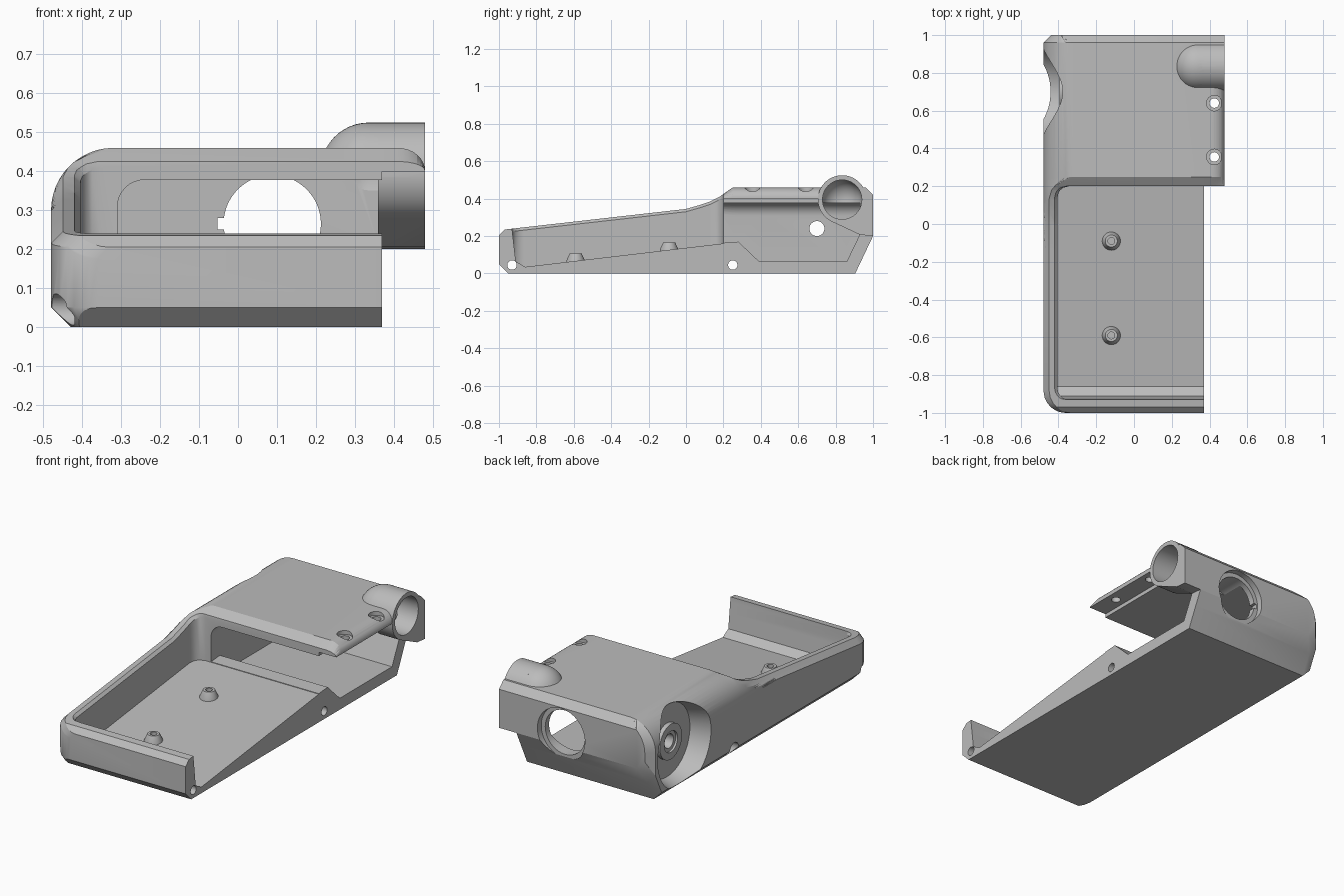
import bpy, bmesh
from math import sin, cos, pi, sqrt, radians

cube = bpy.data.objects.get("Cube")
if cube:
    bpy.data.objects.remove(cube, do_unlink=True)

grey = bpy.data.materials.new("plain grey")
grey.use_nodes = True
grey.diffuse_color = (0.5, 0.5, 0.5, 1)
grey.node_tree.nodes["Principled BSDF"].inputs["Base Color"].default_value = (0.5, 0.5, 0.5, 1)


def loft(name, rings):
    """Skin equal-sized rings of points and cap both ends."""
    bm = bmesh.new()
    rows = [[bm.verts.new(p) for p in ring] for ring in rings]
    n = len(rows[0])
    for a, b in zip(rows, rows[1:]):
        for i in range(n):
            j = (i + 1) % n
            bm.faces.new((a[i], a[j], b[j], b[i]))
    bm.faces.new(rows[0])
    bm.faces.new(rows[-1])
    bmesh.ops.recalc_face_normals(bm, faces=bm.faces)
    bmesh.ops.triangulate(bm, faces=[f for f in bm.faces if len(f.verts) == 4])
    me = bpy.data.meshes.new(name)
    bm.to_mesh(me)
    bm.free()
    me.materials.append(grey)
    ob = bpy.data.objects.new(name, me)
    bpy.context.collection.objects.link(ob)
    return ob


def lathe(name, axis, c, steps, n=48):
    """Turned solid: steps are (position along axis, radius)."""
    def point(p, r, t):
        u, v = c[0] + r * cos(t), c[1] + r * sin(t)
        return {"x": (p, u, v), "y": (u, p, v), "z": (u, v, p)}[axis]
    return loft(name, [[point(p, r, 2 * pi * i / n) for i in range(n)] for p, r in steps])


def box(name, x0, x1, y0, y1, z0, z1):
    return loft(name, [[(x0, y, z0), (x1, y, z0), (x1, y, z1), (x0, y, z1)] for y in (y0, y1)])


def combine(target, other, op):
    mod = target.modifiers.new("bool", "BOOLEAN")
    mod.operation, mod.solver, mod.object = op, "EXACT", other
    bpy.context.view_layer.objects.active = target
    bpy.ops.object.modifier_apply(modifier=mod.name)
    bpy.data.objects.remove(other, do_unlink=True)


def interp(table, y):
    if y <= table[0][0]:
        return table[0][1]
    for (a, u), (b, v) in zip(table, table[1:]):
        if y <= b:
            return u + (v - u) * (y - a) / (b - a)
    return table[-1][1]


def corner(r, d):
    """Inset of a rounded corner at distance d from its end."""
    return r - sqrt(max(0, r * r - (r - d) ** 2)) if d < r else 0


TOP = [(-1, .205), (-.97, .235), (0, .345), (.07, .365), (.13, .385), (.18, .41),
       (.2, .425), (.25, .46), (.96, .46), (1, .42)]
BOTTOM = [(-1, .05), (-.95, 0), (.905, 0), (1, .2)]
END = .37                      # open side of the tray


# Outer body, skinned from front to back
def body_ring(y):
    zt, zb = interp(TOP, y), interp(BOTTOM, y)
    left = -.48 + corner(.12, y + 1) + max(0, y - .96)
    cb = .05 if y > 0 else max(.002, .05 - zb)
    zs = min(.30, zt - .03)
    pts = [(END, zb), (left + cb, zb), (left, zb + cb)]
    for i in range(13):
        z = zs + (zt - zs) * sin(i / 12 * pi / 2)
        arc = left + .16 - sqrt(max(0, .16 ** 2 - max(0, z - .30) ** 2))
        pts.append((max(left, arc, left + .03 - (zt - z)), z))
    pts.append((END, zt))
    return [(x, y, z) for x, z in pts]


ys = [-1, -.998, -.992, -.983, -.97, -.95, -.92, -.88, -.5, -.14, 0, .07, .13, .18, .2, .25,
      .905, .96, 1]
body = loft("case_body", [body_ring(y) for y in ys])

# Domed start of the hinge barrel
HINGE = (.835, .395)


def dome(r, length, end):
    return [(.335 - length * cos(t * pi / 24), r * max(.02, sin(t * pi / 24)))
            for t in range(13)] + [(end, r)]


combine(body, lathe("barrel", "x", HINGE, dome(.13, .125, .365)), "UNION")

# Tray cavity with sloping floor and chamfered rim
FLOOR = [(-.93, .235), (-.91, .065), (-.86, .035), (.28, .17)]


def tray_ring(y):
    zb = interp(FLOOR, y)
    zt = max(interp(TOP, y), zb + .02)
    x = -.405 + corner(.06, y + .93) + corner(.06, .2 - y)
    pts = [(.6, zb), (x, zb), (x, zt - .015), (x - .017, zt + .002), (x - .017, .7), (.6, .7)]
    return [(u, y, v) for u, v in pts]


combine(body, loft("tray_cutter", [tray_ring(y) for y in (
    -.93, -.926, -.92, -.91, -.89, -.87, -.86, -.14, 0, .07, .13, .14, .165, .18, .192, .2)]),
    "DIFFERENCE")

# Rear compartment below the lid
REAR = [(.19, .163), (.28, .17), (.39, .065), (.86, .065), (.93, .21)]


def rear_ring(y, zb):
    arc = [(-.24 - .07 * cos(t * pi / 16), .308 + .07 * sin(t * pi / 16)) for t in range(9)]
    return [(x, y, z) for x, z in [(.6, zb), (-.31, zb)] + arc + [(.6, .378)]]


combine(body, loft("rear_cutter", [rear_ring(*p) for p in REAR]), "DIFFERENCE")


# Overhanging lid flange with rounded edge
def flange_ring(y):
    zt = interp(TOP, y)
    arc = [(.41 + .07 * cos(t * pi / 16), .402 + (zt - .402) * sin(t * pi / 16))
           for t in range(9)]
    return [(x, y, z) for x, z in [(.36, .40), (.48, .40)] + arc + [(.36, zt)]]


combine(body, loft("flange", [flange_ring(y) for y in (.2, .25, .96, 1)]), "UNION")

# Hinge block at the open side
outline = [(1, .2), (1, .42), (.96, .46)]
for i in range(33):
    a = radians(30 + i * 215 / 32)
    outline.append((HINGE[0] + .13 * cos(a), HINGE[1] + .13 * sin(a)))
outline.append((.93, .207))
combine(body, loft("hinge_block", [[(x, y, z) for y, z in outline] for x in (.36, .48)]), "UNION")
combine(body, lathe("bore", "x", HINGE, dome(.105, .1, .6)), "DIFFERENCE")

# Round dish in the left flank with a drilled hub
DISH = (.7, .24)
combine(body, lathe("dish", "x", DISH, [(-.6, .276), (-.37, .207)], 64), "DIFFERENCE")
combine(body, lathe("hub", "x", DISH, [(-.395, .1), (-.36, .1)]), "UNION")
combine(body, lathe("hub_hole", "x", DISH,
                    [(-.6, .06), (-.383, .06), (-.383, .04), (-.2, .04)]), "DIFFERENCE")

# Round opening in the back wall with a key notch
combine(body, lathe("port", "y", (.088, .265),
                    [(.8, .125), (.965, .125), (.965, .15), (1.1, .15)], 64), "DIFFERENCE")
combine(body, box("notch", -.053, 0, .85, 1.1, .25, .28), "DIFFERENCE")

# Cross holes through the base
for y in (-.93, .25):
    combine(body, lathe("cross_hole", "x", (y, .045),
                        [(-.6, .04), (-.42, .04), (-.42, .025), (.6, .025)], 32), "DIFFERENCE")

# Countersunk screw holes in the flange
for y in (.355, .64):
    combine(body, lathe("screw_hole", "z", (.425, y),
                        [(.35, .025), (.438, .025), (.438, .041), (.6, .041)], 32), "DIFFERENCE")

# Standoffs on the tray floor
parts = [body]
for label, y in (("front", -.59), ("rear", -.09)):
    f = interp(FLOOR, y)
    parts.append(lathe(label + "_standoff", "z", (-.12, y),
                       [(f - .015, .05), (f + .005, .048), (f + .04, .032),
                        (f + .04, .018), (f + .012, .018)], 32))

bpy.ops.object.select_all(action="DESELECT")
for ob in parts:
    ob.select_set(True)
bpy.context.view_layer.objects.active = body
bpy.ops.object.shade_smooth_by_angle(angle=radians(25))
